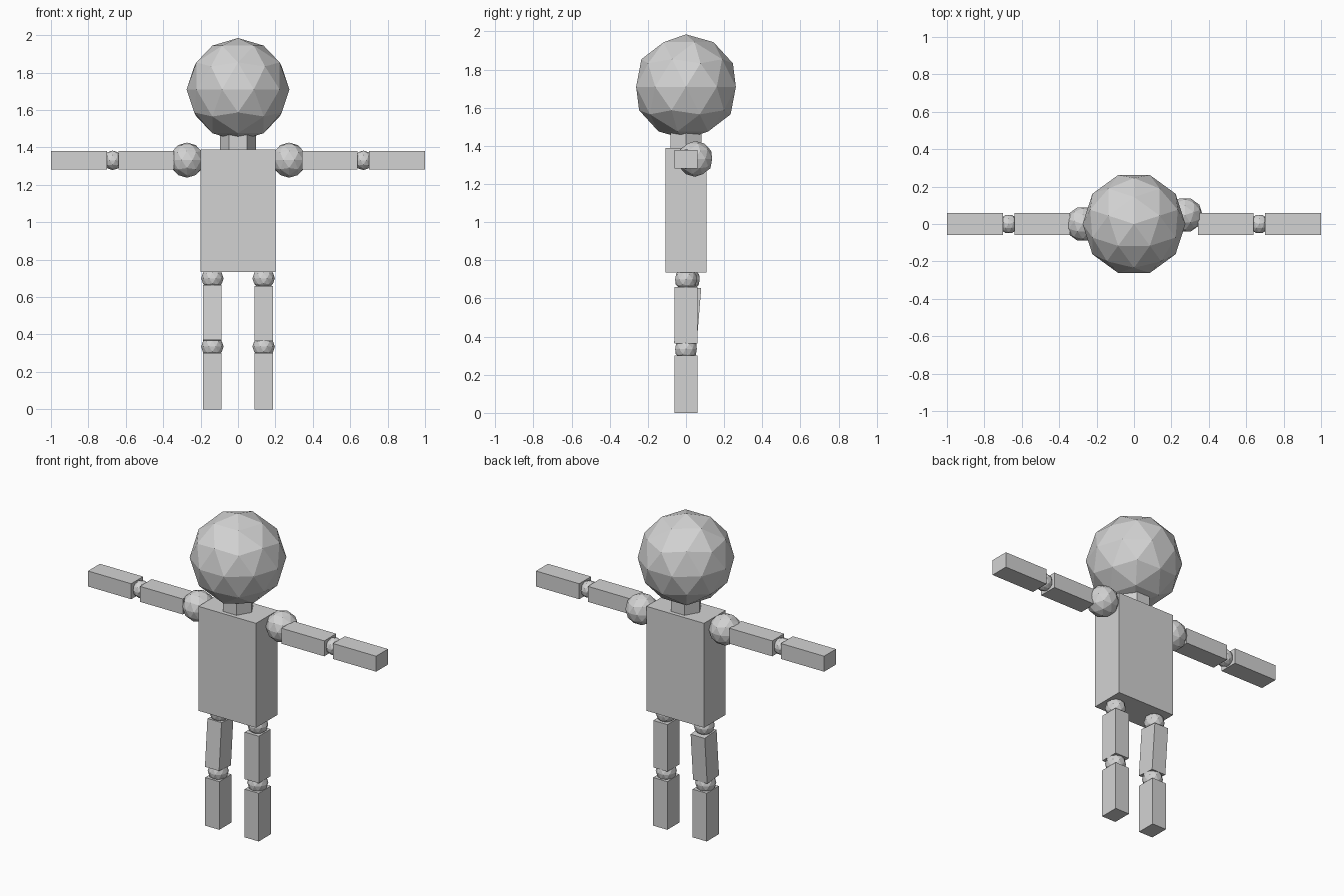
import bpy
import math

if "Cube" in bpy.data.objects:
    bpy.data.objects.remove(bpy.data.objects["Cube"])

gray = bpy.data.materials.new("plain_gray")
gray.diffuse_color = (0.65, 0.65, 0.65, 1)
gray.use_nodes = True
gray.node_tree.nodes["Principled BSDF"].inputs["Base Color"].default_value = gray.diffuse_color


def finish(name):
    ob = bpy.context.object
    ob.name = name
    ob.data.materials.append(gray)
    return ob


def box(name, center, size, tilt=0):
    bpy.ops.mesh.primitive_cube_add(size=1, location=center)
    ob = finish(name)
    ob.scale = size
    ob.rotation_euler.x = tilt
    return ob


def ball(name, center, radius):
    # Low-poly ball, turned so its edge midpoints face the sides
    bpy.ops.mesh.primitive_ico_sphere_add(
        subdivisions=2, radius=radius, location=center,
        rotation=(0, 0, math.pi / 2))
    return finish(name)


# Head, neck and torso
ball("head", (0, 0, 1.71), 0.275)
bpy.ops.mesh.primitive_cylinder_add(
    vertices=6, radius=0.095, depth=0.14, location=(0, 0, 1.44),
    rotation=(0, 0, math.pi / 2))
finish("neck")
box("torso", (0, 0, 1.0625), (0.4, 0.214, 0.655))

# Limbs; the left-hand thigh leans back and the right-hand shoulder sits back
for side, s, shoulder_y, hip_y, thigh_y, tilt in (
        ("left", -1, 0.0, 0.015, 0.009, math.radians(-4.7)),
        ("right", 1, 0.048, 0.0, 0.0, 0.0)):
    # Arm
    ball(side + "_shoulder", (s * 0.273, shoulder_y, 1.332), 0.094)
    box(side + "_upper_arm", (s * 0.491, 0, 1.331), (0.298, 0.118, 0.097))
    ball(side + "_elbow", (s * 0.67, 0, 1.331), 0.052)
    box(side + "_forearm", (s * 0.85, 0, 1.331), (0.3, 0.118, 0.097))
    # Leg
    x = s * 0.137
    ball(side + "_hip", (x, hip_y, 0.70), 0.06)
    box(side + "_thigh", (x, thigh_y, 0.512), (0.098, 0.118, 0.295), tilt)
    ball(side + "_knee", (x, 0, 0.335), 0.06)
    box(side + "_shin", (x, 0, 0.151), (0.098, 0.12, 0.302))
